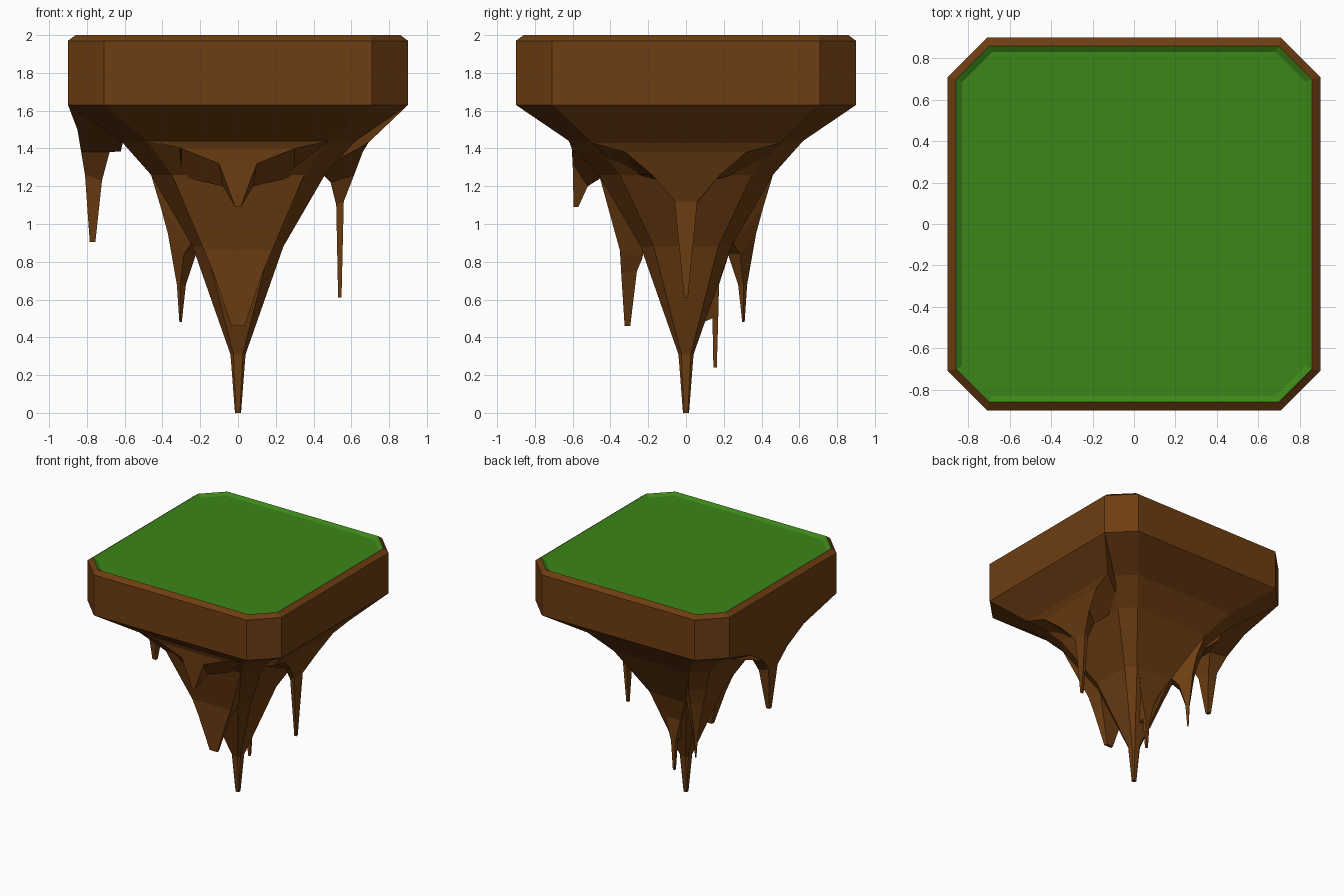
import bpy, bmesh
from math import cos, sin, radians


def material(name, rgb):
    m = bpy.data.materials.new(name)
    m.diffuse_color = (*rgb, 1)
    return m


earth = material("earth", (0.155, 0.048, 0.006))
turf = material("turf", (0.045, 0.24, 0.009))


def loft(name, rings, mat, cap_first=True, cap_last=True):
    """Skin a list of equal-length point rings with quads."""
    bm = bmesh.new()
    loops = [[bm.verts.new(p) for p in ring] for ring in rings]
    n = len(rings[0])
    for a, b in zip(loops, loops[1:]):
        for i in range(n):
            j = (i + 1) % n
            bm.faces.new((a[i], a[j], b[j], b[i]))
    if cap_first:
        bm.faces.new(loops[0][::-1])
    if cap_last:
        bm.faces.new(loops[-1])
    if cap_first and cap_last:
        bmesh.ops.recalc_face_normals(bm, faces=bm.faces)
    me = bpy.data.meshes.new(name)
    bm.to_mesh(me)
    bm.free()
    me.materials.append(mat)
    ob = bpy.data.objects.new(name, me)
    bpy.context.collection.objects.link(ob)
    return ob


def octagon(r, c, z):
    """Square of half width r with corners cut back to c, clockwise."""
    return [(-c, r, z), (c, r, z), (r, c, z), (r, -c, z),
            (c, -r, z), (-c, -r, z), (-r, -c, z), (-r, c, z)]


def spike(name, angle, sections):
    """Hanging spike; each section is inner and outer (radius, z, half width)."""
    ca, sa = cos(radians(angle)), sin(radians(angle))
    rings = []
    for ri, zi, wi, ro, zo, wo in sections:
        local = [(ri, -wi, zi), (ro, -wo, zo), (ro, wo, zo), (ri, wi, zi)]
        rings.append([(r * ca - t * sa, r * sa + t * ca, z) for r, t, z in local])
    return loft(name, rings, earth)


# Slab and tapering rock underneath, open under the grass
loft("rock_body", [octagon(*s) for s in (
    (0.86, 0.70, 2.0), (0.90, 0.71, 1.97), (0.90, 0.71, 1.63),
    (0.62, 0.48, 1.44), (0.46, 0.35, 1.26), (0.24, 0.17, 0.88),
    (0.04, 0.025, 0.31), (0.016, 0.010, 0.0))], earth, cap_first=False)

# Sunken grass with a sloping border
loft("grass", [octagon(0.83, 0.685, 1.98)[::-1], octagon(0.86, 0.70, 2.0)[::-1]],
     turf, cap_last=False)
g = bpy.data.objects["grass"].data
bm = bmesh.new()
bm.from_mesh(g)
for f in bm.faces:
    f.normal_update()
    if f.normal.z < 0:
        f.normal_flip()
bm.to_mesh(g)
bm.free()

# Stalactites pulled out of the rock faces
spike("right_spike", 0, [
    (0.50, 1.50, 0.40, 0.90, 1.63, 0.71), (0.42, 1.28, 0.34, 0.69, 1.43, 0.50),
    (0.45, 1.26, 0.25, 0.66, 1.38, 0.32), (0.49, 1.22, 0.09, 0.615, 1.26, 0.18),
    (0.52, 1.10, 0.05, 0.56, 1.12, 0.06), (0.53, 0.61, 0.01, 0.548, 0.61, 0.01)])
spike("left_spike", 180, [
    (0.60, 1.48, 0.45, 0.90, 1.63, 0.71), (0.62, 1.385, 0.30, 0.85, 1.50, 0.35),
    (0.68, 1.38, 0.13, 0.83, 1.38, 0.16), (0.72, 1.23, 0.06, 0.81, 1.26, 0.06),
    (0.755, 0.905, 0.015, 0.785, 0.905, 0.015)])
spike("front_upper_spike", -90, [
    (0.40, 1.44, 0.40, 0.62, 1.44, 0.48), (0.44, 1.25, 0.30, 0.605, 1.40, 0.30),
    (0.52, 1.20, 0.08, 0.60, 1.32, 0.10), (0.57, 1.09, 0.015, 0.595, 1.09, 0.015)])
spike("front_lower_spike", -90, [
    (0.20, 1.10, 0.25, 0.46, 1.26, 0.35), (0.23, 0.82, 0.15, 0.35, 0.86, 0.18),
    (0.26, 0.75, 0.11, 0.343, 0.74, 0.13), (0.295, 0.46, 0.03, 0.325, 0.46, 0.035)])
spike("back_left_spike", 135, [
    (0.28, 1.05, 0.06, 0.573, 1.26, 0.078), (0.30, 0.90, 0.05, 0.505, 1.08, 0.07),
    (0.36, 0.84, 0.045, 0.475, 0.95, 0.05), (0.41, 0.68, 0.02, 0.443, 0.68, 0.015),
    (0.425, 0.48, 0.004, 0.435, 0.48, 0.004)])
spike("back_spike", 90, [
    (0.08, 0.70, 0.08, 0.24, 0.88, 0.16), (0.09, 0.48, 0.03, 0.175, 0.68, 0.07),
    (0.14, 0.50, 0.025, 0.17, 0.48, 0.02), (0.145, 0.24, 0.008, 0.163, 0.24, 0.008)])
